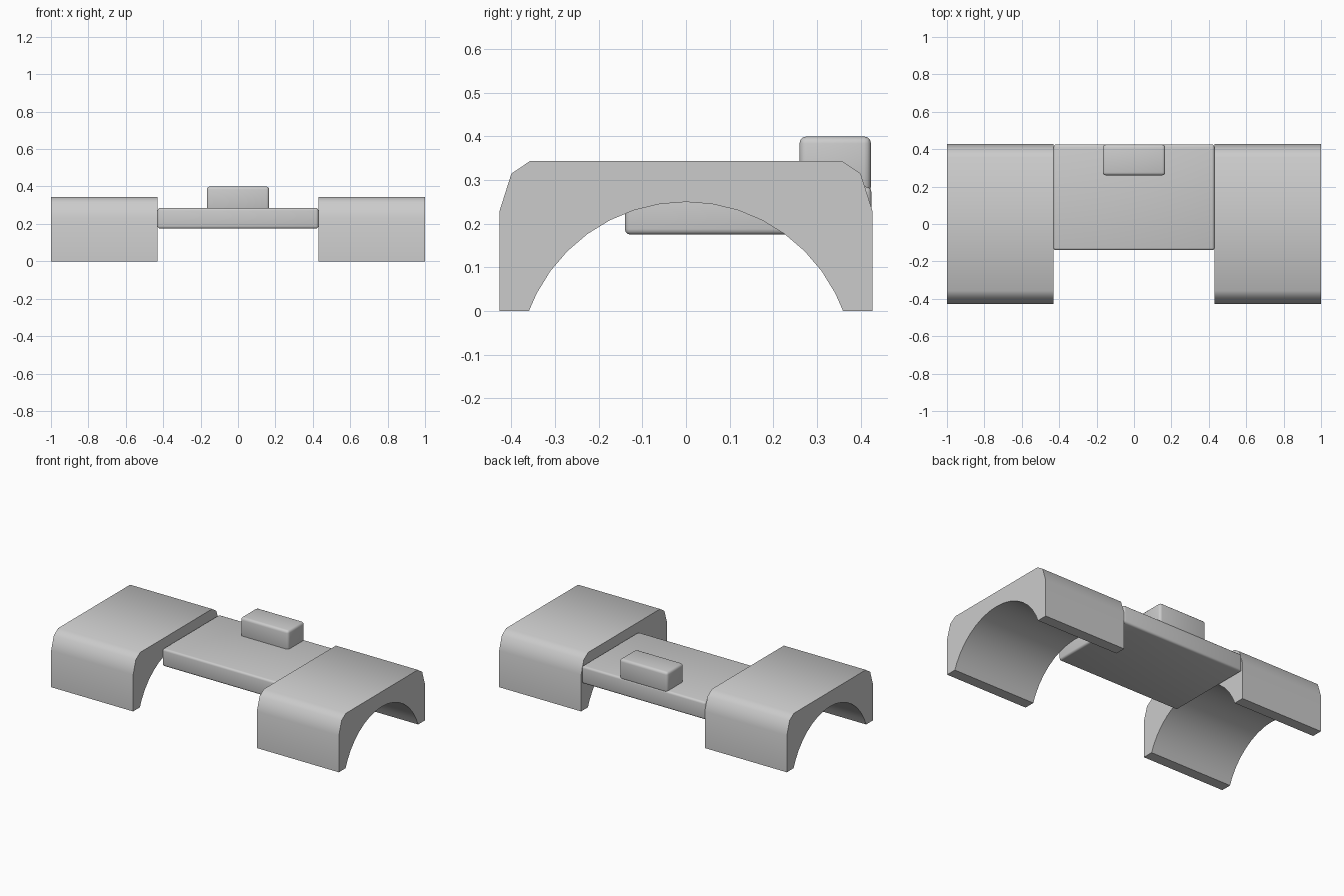
import bpy, bmesh
from math import sin, cos, radians

if "Cube" in bpy.data.objects:
    bpy.data.objects.remove(bpy.data.objects["Cube"])


def finish(bm, name, angle):
    bmesh.ops.recalc_face_normals(bm, faces=bm.faces)
    me = bpy.data.meshes.new(name)
    bm.to_mesh(me)
    bm.free()
    ob = bpy.data.objects.new(name, me)
    bpy.context.collection.objects.link(ob)
    bpy.ops.object.select_all(action='DESELECT')
    ob.select_set(True)
    bpy.context.view_layer.objects.active = ob
    bpy.ops.object.shade_smooth_by_angle(angle=radians(angle))
    return ob


def arch_block(name, x0, x1):
    # half outline: outer shell up to the top, mirrored, then the arc underneath
    outer = [(0.427, 0), (0.427, 0.23), (0.40, 0.315), (0.357, 0.344)]
    half = [69.6, 63, 54, 45, 36, 27, 18, 9]
    angles = [-a for a in half] + [0] + half[::-1]
    arc = [(0.384 * sin(radians(a)), max(0, 0.384 * cos(radians(a)) - 0.134)) for a in angles]
    outline = outer + [(-y, z) for y, z in reversed(outer)] + arc
    bm = bmesh.new()
    face = bm.faces.new([bm.verts.new((x0, y, z)) for y, z in outline])
    new = bmesh.ops.extrude_face_region(bm, geom=[face])['geom']
    bmesh.ops.translate(bm, vec=(x1 - x0, 0, 0),
                        verts=[g for g in new if isinstance(g, bmesh.types.BMVert)])
    return finish(bm, name, 50)


def soft_box(name, lo, hi, radius):
    bm = bmesh.new()
    bmesh.ops.create_cube(bm, size=1)
    for v in bm.verts:
        v.co = [lo[i] + (v.co[i] + 0.5) * (hi[i] - lo[i]) for i in range(3)]
    bmesh.ops.bevel(bm, geom=bm.edges[:], offset=radius, segments=3,
                    profile=0.5, affect='EDGES')
    return finish(bm, name, 40)


# Two arched end blocks
arch_block("left_arch_block", -1.0, -0.43)
arch_block("right_arch_block", 0.43, 1.0)

# Bridge plate and the raised tab at its back edge
soft_box("bridge_plate", (-0.43, -0.14, 0.175), (0.43, 0.425, 0.285), 0.013)
soft_box("raised_tab", (-0.167, 0.26, 0.27), (0.167, 0.424, 0.40), 0.016)
